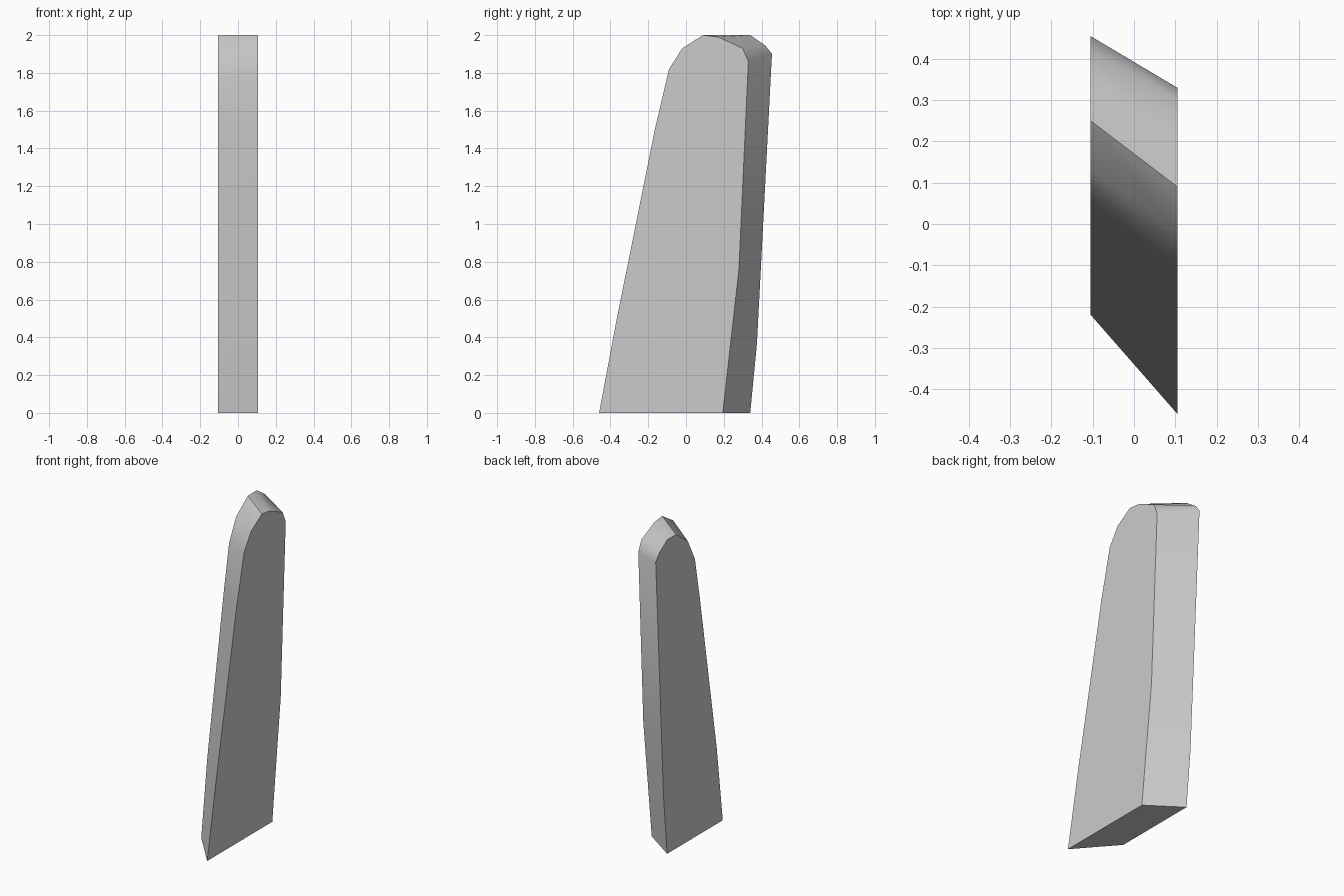
import bpy
import bmesh
import math

cube = bpy.data.objects.get("Cube")
if cube:
    bpy.data.objects.remove(cube, do_unlink=True)

# Single grey material
grey = bpy.data.materials.new("stone_grey")
grey.use_nodes = True
colour = (0.6, 0.6, 0.6, 1)
grey.diffuse_color = colour
grey.node_tree.nodes["Principled BSDF"].inputs["Base Color"].default_value = colour

# Matching (y, z) outlines of the two flat sides, front foot over the top to back foot
HALF_WIDTH = 0.105
left_outline = [(-0.46, 0), (-0.37, 0.48), (-0.165, 1.5), (-0.09, 1.82), (-0.02, 1.93),
                (0.09, 2), (0.17, 1.99), (0.3, 1.93), (0.33, 1.86), (0.28, 0.76),
                (0.235, 0.36), (0.195, 0)]
right_outline = [(-0.22, 0), (-0.16, 0.48), (0.01, 1.5), (0.06, 1.77), (0.13, 1.91),
                 (0.25, 2), (0.34, 2), (0.42, 1.945), (0.455, 1.9), (0.396, 0.76),
                 (0.375, 0.36), (0.34, 0)]

# Slanted slab: two side faces joined by a strip of quads
bm = bmesh.new()
left = [bm.verts.new((HALF_WIDTH, y, z)) for y, z in left_outline]
right = [bm.verts.new((-HALF_WIDTH, y, z)) for y, z in right_outline]
bm.faces.new(left)
bm.faces.new(right[::-1])
count = len(left)
for i in range(count):
    j = (i + 1) % count
    bm.faces.new((left[i], right[i], right[j], left[j]))
bmesh.ops.recalc_face_normals(bm, faces=bm.faces)

mesh = bpy.data.meshes.new("slanted_slab")
bm.to_mesh(mesh)
bm.free()
mesh.materials.append(grey)
slab = bpy.data.objects.new("slanted_slab", mesh)
bpy.context.collection.objects.link(slab)

# Smooth the curved rim, keep the side outlines crisp
bpy.ops.object.select_all(action="DESELECT")
slab.select_set(True)
bpy.context.view_layer.objects.active = slab
bpy.ops.object.shade_smooth_by_angle(angle=math.radians(30))
